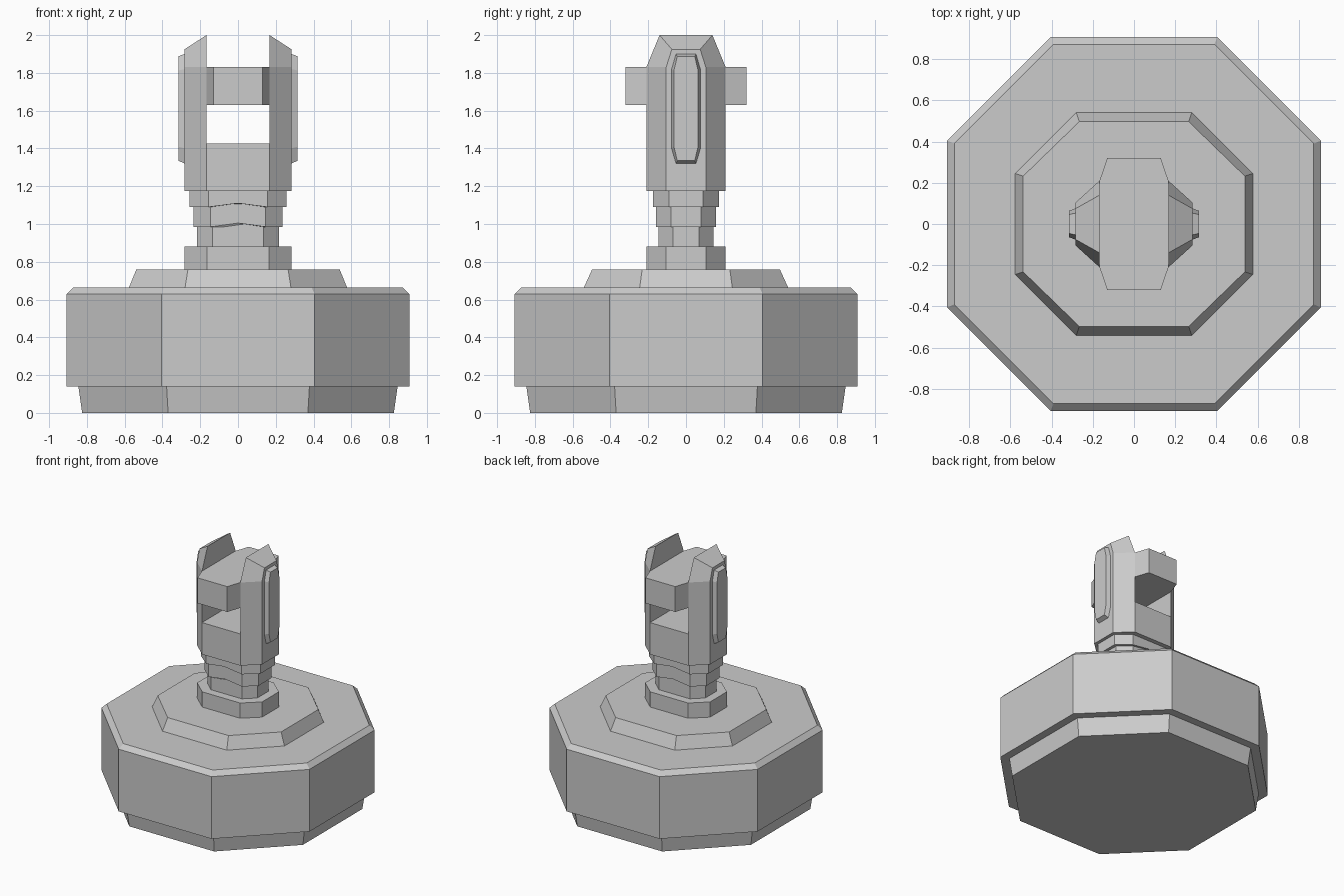
import bpy, bmesh

if "Cube" in bpy.data.objects:
    bpy.data.objects.remove(bpy.data.objects["Cube"])

grey = bpy.data.materials.new("plain grey")
grey.diffuse_color = (0.6, 0.6, 0.6, 1)
grey.use_nodes = True
grey.node_tree.nodes["Principled BSDF"].inputs["Base Color"].default_value = grey.diffuse_color


def loft(name, rings, mirror=False):
    """Skin a stack of matching point loops and cap both ends."""
    bm = bmesh.new()
    loops = [[bm.verts.new(p) for p in ring] for ring in rings]
    n = len(loops[0])
    for a, b in zip(loops, loops[1:]):
        for i in range(n):
            j = (i + 1) % n
            bm.faces.new((a[i], a[j], b[j], b[i]))
    bm.faces.new(loops[0][::-1])
    bm.faces.new(loops[-1])
    bmesh.ops.recalc_face_normals(bm, faces=bm.faces)
    me = bpy.data.meshes.new(name)
    bm.to_mesh(me)
    bm.free()
    me.materials.append(grey)
    ob = bpy.data.objects.new(name, me)
    bpy.context.collection.objects.link(ob)
    if mirror:
        mod = ob.modifiers.new("mirror", 'MIRROR')
        mod.use_axis = (True, False, False)
        # mirror about the world centre, without welding
        mod.use_mirror_merge = False
    return ob


def octagon(hx, hy, cx, cy, z, peak=0.0):
    """Cut-corner outline; peak lifts the middle of the front and back."""
    return [(hx, -cy, z), (hx, cy, z), (cx, hy, z), (0, hy, z + peak),
            (-cx, hy, z), (-hx, cy, z), (-hx, -cy, z), (-cx, -hy, z),
            (0, -hy, z + peak), (cx, -hy, z)]


def regular(h, c, z):
    return [p for p in octagon(h, h, c, c, z) if p[0] != 0]


def flat(hx, hy, cx, cy, z):
    return [p for p in octagon(hx, hy, cx, cy, z) if p[0] != 0]


# Wide base with recessed foot and bevelled rim
loft("base", [regular(0.825, 0.37, 0), regular(0.845, 0.378, 0.14),
              regular(0.907, 0.405, 0.14), regular(0.907, 0.405, 0.63),
              regular(0.872, 0.39, 0.665)])

# Raised step and neck collar
loft("base_step", [flat(0.577, 0.54, 0.28, 0.245, 0.665),
                   flat(0.538, 0.497, 0.265, 0.232, 0.76)])
loft("collar", [flat(0.283, 0.21, 0.165, 0.105, 0.76),
                flat(0.283, 0.21, 0.165, 0.105, 0.88)])

# Stepped neck with chevron edges
for name, hx, hy, cx, cy, z0, z1, p0, p1 in (
        ("neck_lower", 0.217, 0.145, 0.135, 0.07, 0.88, 0.985, 0, 0.02),
        ("neck_middle", 0.235, 0.16, 0.145, 0.08, 0.985, 1.09, 0.02, 0.02),
        ("neck_upper", 0.258, 0.175, 0.155, 0.09, 1.09, 1.175, 0.02, 0)):
    loft(name, [octagon(hx, hy, cx, cy, z0, p0), octagon(hx, hy, cx, cy, z1, p1)])

# Fork: solid block with two tapering prongs
loft("fork_block", [flat(0.283, 0.21, 0.167, 0.105, 1.175),
                    flat(0.283, 0.21, 0.167, 0.105, 1.425)])


def prong(wi, wo, zi, zo):
    return [(0.167, -wi, zi), (0.283, -wo, zo), (0.283, wo, zo), (0.167, wi, zi)]


loft("fork_prongs", [prong(0.21, 0.105, 1.425, 1.425),
                     prong(0.21, 0.105, 1.83, 1.83),
                     prong(0.14, 0.075, 2.0, 1.925)], mirror=True)


# Raised plates on the outside of the prongs
def plate(x, w, c, lo, hi, cut):
    return [(x, -c, lo), (x, c, lo), (x, w, lo + cut), (x, w, hi - cut),
            (x, c, hi), (x, -c, hi), (x, -w, hi - cut), (x, -w, lo + cut)]


loft("side_plates", [plate(0.283, 0.076, 0.053, 1.32, 1.90, 0.08),
                     plate(0.315, 0.064, 0.046, 1.335, 1.888, 0.075)], mirror=True)

# Crossbar held between the prongs
loft("crossbar", [flat(0.167, 0.32, 0.13, 0.21, 1.63),
                  flat(0.167, 0.32, 0.13, 0.21, 1.83)])
